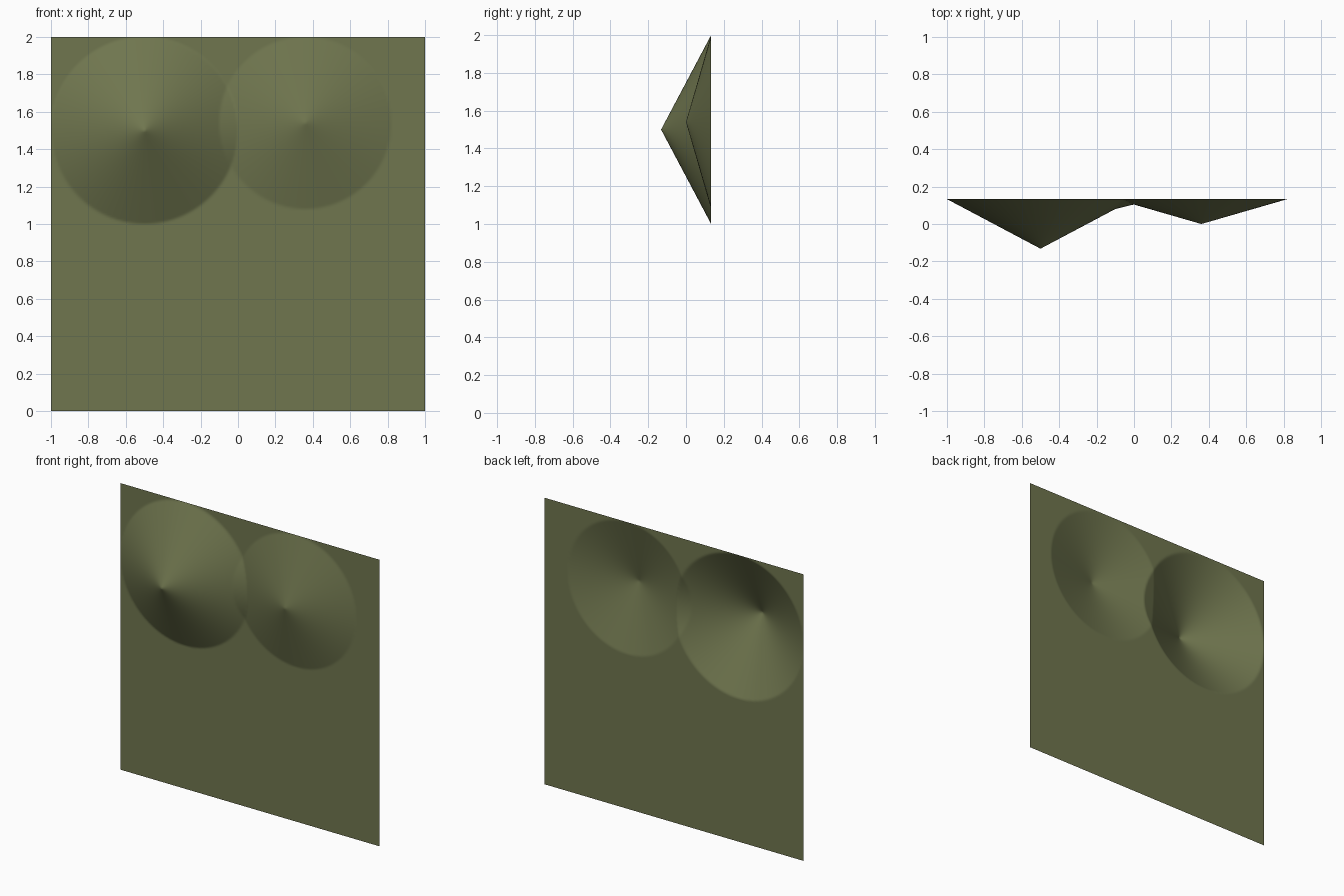
import bpy, bmesh, math

if "Cube" in bpy.data.objects:
    bpy.data.objects.remove(bpy.data.objects["Cube"])

# Cone bumps pushed toward the front: centre x, centre z, radius, depth
BUMPS = [(-0.50, 1.50, 0.50, 0.265),
         (0.36, 1.54, 0.46, 0.133)]
BACK_Y = 0.133
SEGMENTS = 200


def sheet_y(x, z):
    """Overlapping cones add together."""
    return BACK_Y - sum(d * max(0.0, 1 - math.hypot(x - cx, z - cz) / r)
                        for cx, cz, r, d in BUMPS)


# Upright square sheet, facing -y, displaced by the cones
bm = bmesh.new()
bmesh.ops.create_grid(bm, x_segments=SEGMENTS, y_segments=SEGMENTS, size=1.0)
for v in bm.verts:
    x, z = v.co.x, v.co.y + 1
    v.co = (x, sheet_y(x, z), z)
mesh = bpy.data.meshes.new("embossed_sheet")
bm.to_mesh(mesh)
bm.free()

sheet = bpy.data.objects.new("embossed_sheet", mesh)
bpy.context.collection.objects.link(sheet)

# Single olive colour
olive = bpy.data.materials.new("olive_green")
olive.diffuse_color = (0.16, 0.18, 0.077, 1)
olive.use_nodes = True
olive.node_tree.nodes["Principled BSDF"].inputs["Base Color"].default_value = olive.diffuse_color
mesh.materials.append(olive)

# Smooth shading
for p in mesh.polygons:
    p.use_smooth = True
